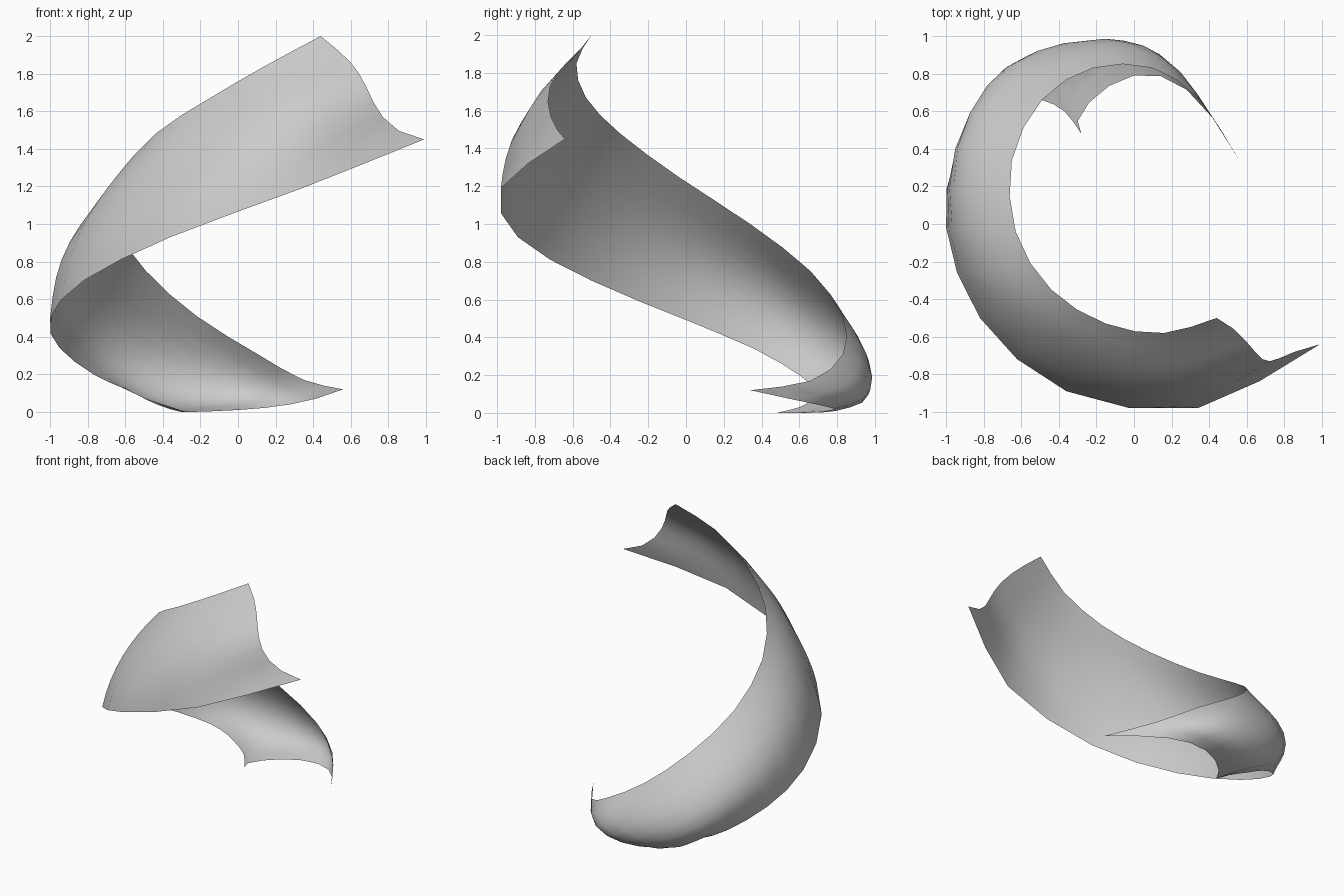
import bpy
import bmesh
from mathutils import Vector

STATIONS = 20   # segments along the ribbon
ACROSS = 8      # segments across the ribbon

cube = bpy.data.objects.get("Cube")
if cube:
    bpy.data.objects.remove(cube, do_unlink=True)

# Upper rail, winding down from the raised front end to the low back end
upper_rail = [(.44, -.5, 2), (.16, -.58, 1.85), (-.15, -.53, 1.67),
              (-.44, -.35, 1.48), (-.63, -.04, 1.25), (-.65, .34, 1),
              (-.49, .66, .75), (-.22, .83, .51), (.1, .83, .31),
              (.35, .66, .17), (.56, .34, .12)]

# Lower rail, at the same stations
lower_rail = [(.99, -.64, 1.45), (.34, -.98, 1.19), (-.36, -.89, .93),
              (-.82, -.5, .7), (-1, -.02, .5), (-.95, .36, .34),
              (-.77, .6, .2), (-.62, .67, .13), (-.49, .66, .07),
              (-.37, .6, .03), (-.28, .48, 0)]

# Outward bulge of the section at one quarter, half and three quarters across
bulge_upper = [(.02, -.09, 0), (-.02, -.04, .01), (-.05, 0, .02),
               (-.07, .07, 0), (-.01, .18, -.02), (-.07, .34, -.05)]
bulge_middle = [(-.03, -.15, 0), (-.02, -.05, .02), (-.08, 0, .03),
                (-.12, .12, -.02), (-.06, .23, -.04), (-.14, .38, -.05)]
bulge_lower = [(-.08, -.11, -.02), (-.02, -.04, .01), (-.06, 0, .03),
               (-.09, .09, -.03), (-.09, .17, -.05), (-.17, .2, -.03)]


def along(points, t):
    """Smooth curve through the points, with t running from start to end."""
    pts = [Vector(p) for p in points]
    pts = [2 * pts[0] - pts[1]] + pts + [2 * pts[-1] - pts[-2]]
    spans = len(points) - 1
    i = min(int(t * spans), spans - 1)
    f = t * spans - i
    a, b, c, d = pts[i:i + 4]
    return b + 0.5 * f * ((c - a) + f * ((2 * a - 5 * b + 4 * c - d)
                                         + f * (3 * (b - c) + d - a)))


def across(bulges, u):
    """Single polynomial through the bulges, zero at both rails."""
    zero = Vector((0, 0, 0))
    nodes = [zero] + bulges + [zero]
    x = u * (len(nodes) - 1)
    total = Vector((0, 0, 0))
    for i, node in enumerate(nodes):
        weight = 1.0
        for j in range(len(nodes)):
            if j != i:
                weight *= (x - j) / (i - j)
        total += weight * node
    return total


# Ribbon surface lofted between the rails
bm = bmesh.new()
rows = []
for s in range(STATIONS + 1):
    t = s / STATIONS
    top, bottom = along(upper_rail, t), along(lower_rail, t)
    bulges = [along(b, t) for b in (bulge_upper, bulge_middle, bulge_lower)]
    row = []
    for k in range(ACROSS + 1):
        u = k / ACROSS
        point = top.lerp(bottom, u) + across(bulges, u)
        point.z = max(point.z, 0)
        row.append(bm.verts.new(point))
    rows.append(row)
for row, following in zip(rows, rows[1:]):
    for k in range(ACROSS):
        face = bm.faces.new((row[k], following[k], following[k + 1], row[k + 1]))
        face.smooth = True

mesh = bpy.data.meshes.new("spiral_ribbon")
bm.to_mesh(mesh)
bm.free()
ribbon = bpy.data.objects.new("spiral_ribbon", mesh)
bpy.context.collection.objects.link(ribbon)

# Plain grey
colour = (.6, .6, .6, 1)
grey = bpy.data.materials.new("light_grey")
grey.use_nodes = True
grey.diffuse_color = colour
grey.node_tree.nodes["Principled BSDF"].inputs["Base Color"].default_value = colour
mesh.materials.append(grey)
